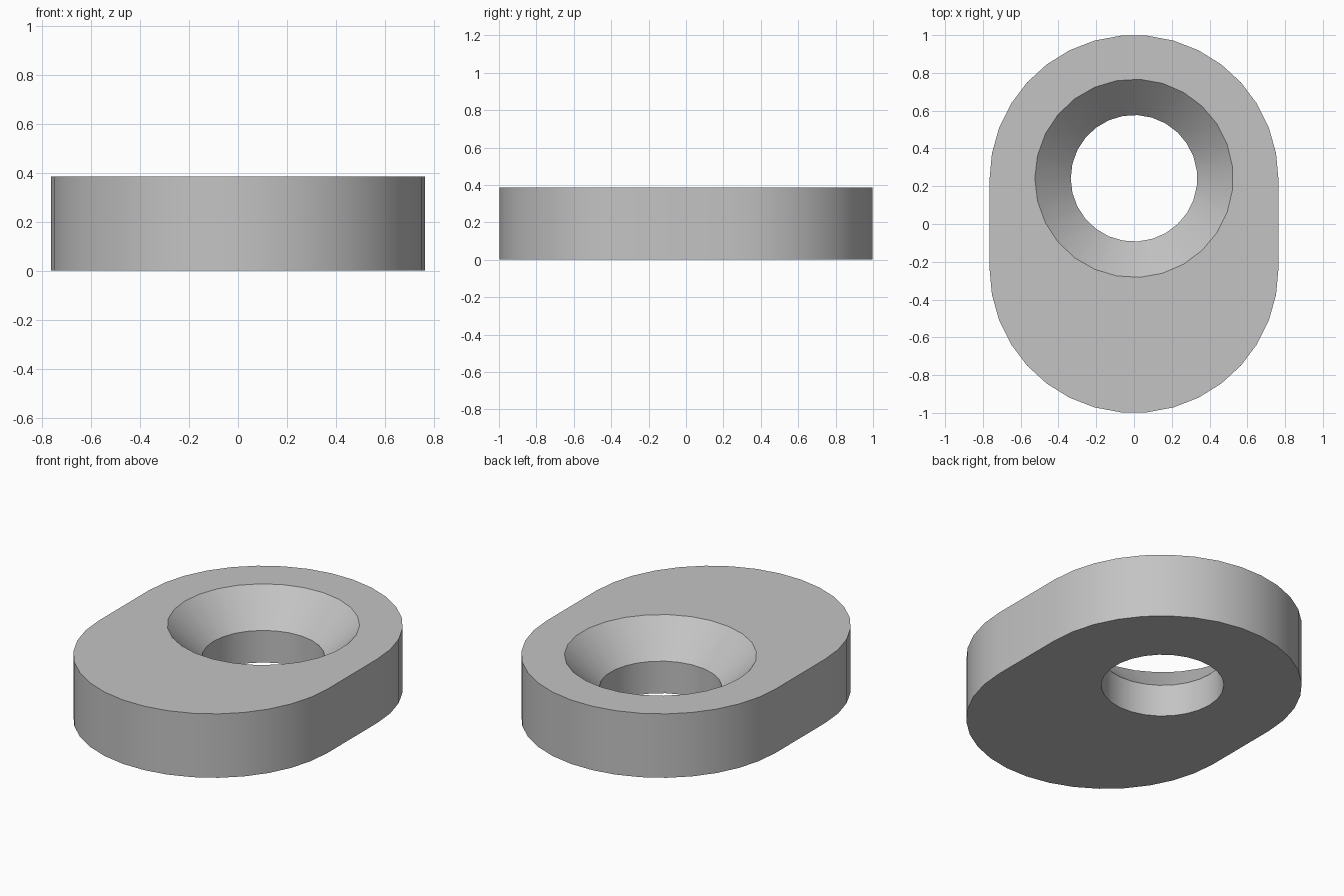
import bpy, bmesh, math

if "Cube" in bpy.data.objects:
    bpy.data.objects.remove(bpy.data.objects["Cube"])

HEIGHT = 0.385
END_R, END_Y, END_SEGS = 0.765, 0.235, 17       # rounded ends of the outline
HOLE_Y, HOLE_SEGS = 0.242, 27
HOLE_PROFILE = [(0.335, 0.0), (0.335, 0.193), (0.525, HEIGHT)]  # radius, height


def outline(z):
    """Stadium shape: two half circles joined by straight sides."""
    pts = []
    for start, cy in ((0, END_Y), (math.pi, -END_Y)):
        for i in range(END_SEGS + 1):
            a = start + math.pi * i / END_SEGS
            pts.append((END_R * math.cos(a), cy + END_R * math.sin(a), z))
    return pts


def circle(r, z):
    step = math.tau / HOLE_SEGS
    return [(r * math.cos(math.pi + i * step),
             HOLE_Y + r * math.sin(math.pi + i * step), z) for i in range(HOLE_SEGS)]


bm = bmesh.new()


def ring(pts):
    return [bm.verts.new(p) for p in pts]


def wall(a, b):
    n = len(a)
    for i in range(n):
        j = (i + 1) % n
        bm.faces.new((a[i], a[j], b[j], b[i]))


def cap(outer, inner, normal):
    edges = [bm.edges.get((loop[i - 1], loop[i]))
             for loop in (outer, inner) for i in range(len(loop))]
    bmesh.ops.triangle_fill(bm, use_beauty=True, edges=edges, normal=normal)


# Outer wall
low, high = ring(outline(0)), ring(outline(HEIGHT))
wall(low, high)

# Straight bore and countersink
bore = [ring(circle(r, z)) for r, z in HOLE_PROFILE]
for a, b in zip(bore, bore[1:]):
    wall(b, a)

# Flat top and bottom around the hole
cap(high, bore[-1], (0, 0, 1))
cap(low, bore[0], (0, 0, -1))
bmesh.ops.recalc_face_normals(bm, faces=bm.faces)

mesh = bpy.data.meshes.new("countersunk_plate")
bm.to_mesh(mesh)
bm.free()
plate = bpy.data.objects.new("countersunk_plate", mesh)
bpy.context.collection.objects.link(plate)

grey = bpy.data.materials.new("grey")
grey.diffuse_color = (0.55, 0.55, 0.55, 1)
grey.use_nodes = True
grey.node_tree.nodes["Principled BSDF"].inputs["Base Color"].default_value = grey.diffuse_color
mesh.materials.append(grey)

# Smooth curved walls, crisp rims
bpy.context.view_layer.objects.active = plate
plate.select_set(True)
bpy.ops.object.shade_smooth_by_angle(angle=math.radians(30))
